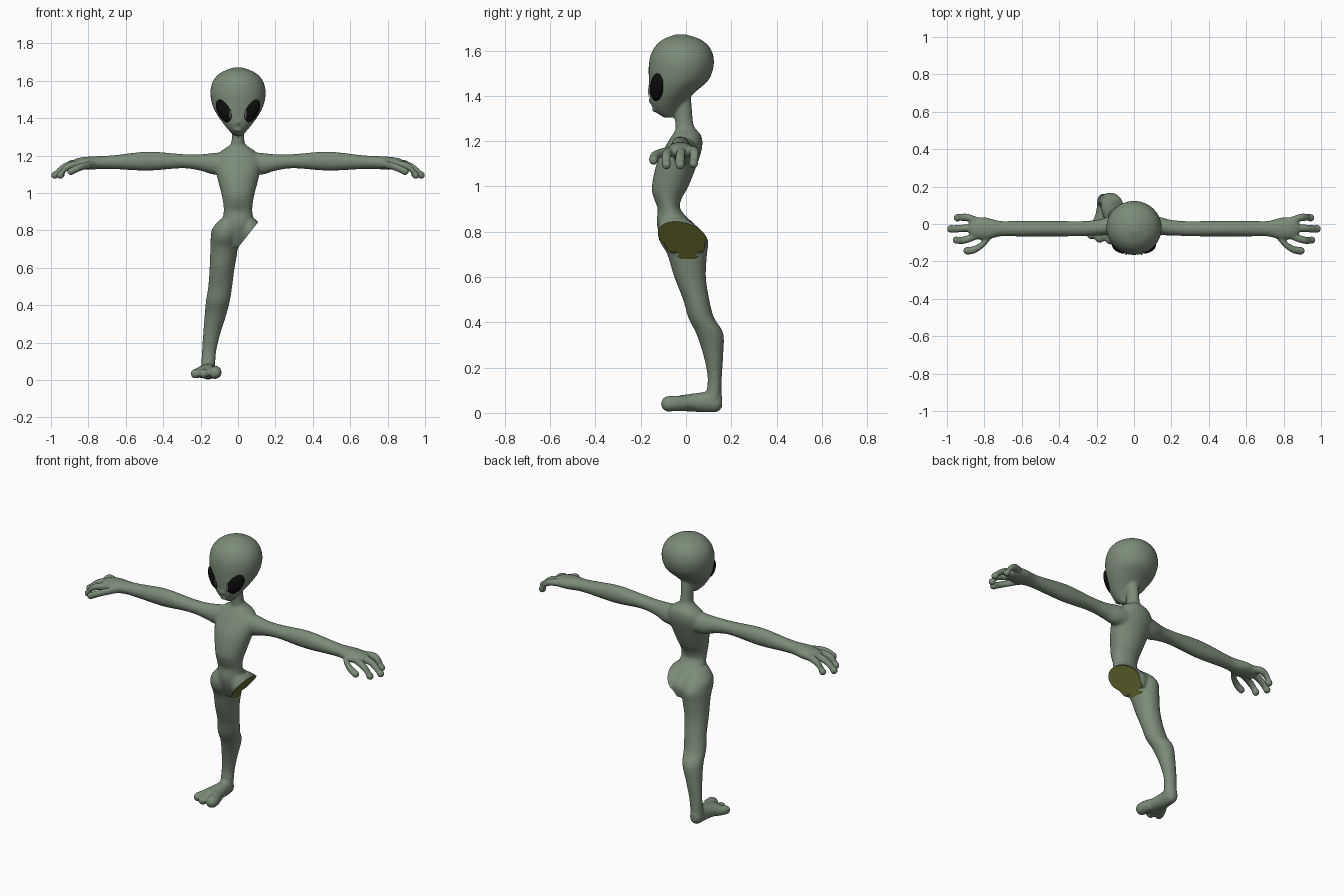
import bpy, bmesh
from math import sin, cos, pi
from mathutils import Vector, Matrix

if "Cube" in bpy.data.objects:
    bpy.data.objects.remove(bpy.data.objects["Cube"])

X, Y, Z = Vector((1, 0, 0)), Vector((0, 1, 0)), Vector((0, 0, 1))


def material(name, rgb):
    m = bpy.data.materials.new(name)
    m.diffuse_color = (*rgb, 1)
    m.use_nodes = True
    m.node_tree.nodes["Principled BSDF"].inputs["Base Color"].default_value = m.diffuse_color
    return m


skin = material("skin", (0.2, 0.26, 0.19))
cut_mat = material("cut_face", (0.14, 0.15, 0.03))
black = material("black", (0.004, 0.004, 0.004))
white = material("glint", (0.6, 0.6, 0.6))


def spline(rows, steps=4):
    """Catmull-Rom through rows of numbers."""
    v = [Vector(r) for r in rows]
    out = []
    for i in range(len(v) - 1):
        a, b, c, d = v[max(i - 1, 0)], v[i], v[i + 1], v[min(i + 2, len(v) - 1)]
        for k in range(steps):
            t = k / steps
            out.append(0.5 * (2 * b + (c - a) * t + (2 * a - 5 * b + 4 * c - d) * t * t
                              + (3 * b - a - 3 * c + d) * t ** 3))
    return out + [v[-1]]


def loft(bm, rows, u, w, sides=24, flip=1):
    """Rows of x, y, z, radius along u, radius along w; flip=-1 mirrors x."""
    part, rings = bmesh.new(), []
    for r in spline(rows):
        c = Vector(r[:3])
        ring = []
        for i in range(sides):
            a = 2 * pi * i / sides
            p = c + u * cos(a) * r[3] + w * sin(a) * r[4]
            ring.append(part.verts.new((p.x * flip, p.y, p.z)))
        rings.append(ring)
    for p, q in zip(rings, rings[1:]):
        for i in range(sides):
            j = (i + 1) % sides
            part.faces.new((p[i], p[j], q[j], q[i]))
    part.faces.new(rings[0])
    part.faces.new(rings[-1])
    merge(bm, part)


def merge(bm, part):
    bmesh.ops.recalc_face_normals(part, faces=part.faces)
    me = bpy.data.meshes.new("tmp")
    part.to_mesh(me)
    part.free()
    bm.from_mesh(me)
    bpy.data.meshes.remove(me)


def ball(bm, c, r):
    part = bmesh.new()
    bmesh.ops.create_uvsphere(part, u_segments=16, v_segments=10, radius=1,
                              matrix=Matrix.Translation(c) @ Matrix.Diagonal((*r, 1)))
    merge(bm, part)


def digit(bm, pts, r, u, w, flip=1):
    loft(bm, [(*p, r, r) for p in pts], u, w, 14, flip)
    x, y, z = pts[-1]
    ball(bm, (x * flip, y, z), (r, r, r))


bm = bmesh.new()

# torso and neck
torso = [(.71, 0, .05, .08), (.78, -.015, .085, .1), (.84, -.05, .085, .08), (.9, -.075, .077, .05),
         (.95, -.08, .08, .063), (1.0, -.07, .09, .081), (1.1, -.04, .115, .09),
         (1.17, -.012, .125, .083), (1.22, .002, .095, .067), (1.25, 0, .052, .047),
         (1.28, -.008, .034, .04), (1.4, -.016, .035, .038)]
loft(bm, [(0, y, z, a, b) for z, y, a, b in torso], X, Y)

# head: z, front y, back y, half width
head = [(1.303, -.095, -.06, .018), (1.33, -.135, -.042, .045), (1.37, -.155, -.01, .078),
        (1.42, -.161, .045, .113), (1.47, -.164, .1, .137), (1.53, -.165, .122, .148),
        (1.58, -.156, .12, .141), (1.62, -.135, .1, .119), (1.65, -.1, .062, .079), (1.671, -.045, 0, .022)]
loft(bm, [(0, (f + b) / 2, z, a, (b - f) / 2) for z, f, b, a in head], X, Y, 32)
ball(bm, (0, -.154, 1.378), (.01, .012, .016))
for dz in (.005, -.006):
    ball(bm, (0, -.138, 1.34 + dz), (.022, .012, .006))

# arms and hands
arm = [(.04, -.005, 1.16, .06, .062), (.13, -.01, 1.156, .05, .058), (.2, -.02, 1.163, .042, .044),
       (.3, -.025, 1.17, .04, .038), (.48, -.025, 1.17, .043, .051), (.65, -.025, 1.165, .041, .038),
       (.72, -.025, 1.163, .042, .035), (.79, -.025, 1.16, .06, .035), (.85, -.022, 1.157, .057, .031),
       (.88, -.02, 1.155, .04, .022)]
fingers = [[(.8, 0, 1.155), (.88, .032, 1.158), (.92, .036, 1.14), (.945, .033, 1.1)],
           [(.8, -.02, 1.158), (.9, -.022, 1.15), (.95, -.026, 1.125), (.98, -.026, 1.095)],
           [(.8, -.045, 1.155), (.88, -.078, 1.15), (.925, -.088, 1.13), (.95, -.086, 1.095)],
           [(.75, -.04, 1.155), (.8, -.1, 1.15), (.85, -.136, 1.135), (.893, -.143, 1.115)]]
for s in (1, -1):
    loft(bm, arm, Y, Z, flip=s)
    for f in fingers:
        digit(bm, f, .021, Y, Z, s)

# full right leg, and the upper stub of the missing left leg
leg = [(-.05, -.055, .86, .045, .055), (-.062, -.03, .81, .075, .095), (-.07, -.01, .76, .076, .108),
       (-.074, .005, .70, .074, .088), (-.085, .018, .6, .067, .07), (-.095, .045, .5, .064, .058),
       (-.108, .067, .42, .064, .057), (-.12, .105, .35, .058, .06), (-.14, .121, .25, .046, .043),
       (-.155, .127, .15, .038, .031), (-.16, .12, .06, .038, .036)]
loft(bm, leg, X, Y)
loft(bm, leg[:3] + [(-.074, .004, .71, .074, .09)], X, Y, flip=-1)

# foot and toes
foot = [(-.16, .16, .05, .018, .025), (-.16, .14, .047, .034, .042), (-.16, .1, .048, .038, .046),
        (-.162, .05, .046, .045, .042), (-.167, 0, .044, .06, .037), (-.168, -.03, .042, .066, .034),
        (-.168, -.05, .04, .05, .025)]
loft(bm, foot, X, Z)
digit(bm, [(-.14, 0, .042), (-.125, -.045, .042), (-.122, -.076, .04)], .035, X, Z)
digit(bm, [(-.17, 0, .04), (-.178, -.04, .038), (-.183, -.076, .034)], .026, X, Z)
digit(bm, [(-.2, .01, .038), (-.22, -.03, .036), (-.228, -.056, .034)], .026, X, Z)

# fuse the parts into one smooth skin
me = bpy.data.meshes.new("body")
bm.to_mesh(me)
bm.free()
body = bpy.data.objects.new("body", me)
bpy.context.collection.objects.link(body)
rm = body.modifiers.new("fuse", 'REMESH')
rm.mode, rm.voxel_size = 'VOXEL', 0.0065
sm = body.modifiers.new("soften", 'SMOOTH')
sm.factor, sm.iterations = 0.5, 7
dg = bpy.context.evaluated_depsgraph_get()
fused = bpy.data.meshes.new_from_object(body.evaluated_get(dg))
body.modifiers.clear()
body.data = fused
fused.materials.clear()
fused.materials.append(skin)
fused.materials.append(cut_mat)

# slanted cut through the left hip with a coloured face
bm = bmesh.new()
bm.from_mesh(fused)
normal, slope, low = Vector((.784, 0, -.62)), Vector((.62, 0, .784)), Vector((-.012, 0, .692))
faces = [f for f in bm.faces
         if f.calc_center_median().z < .9 and (f.calc_center_median() - low).dot(slope) > 0]
geom = faces + list({e for f in faces for e in f.edges}) + list({v for f in faces for v in f.verts})
bmesh.ops.bisect_plane(bm, geom=geom, plane_co=(0.002, 0, .71), plane_no=normal, clear_outer=True)
for f in bm.faces:
    f.smooth = True
    f.material_index = 0
caps = bmesh.ops.holes_fill(bm, edges=[e for e in bm.edges if e.is_boundary], sides=0)["faces"]
bmesh.ops.recalc_face_normals(bm, faces=bm.faces)
for f in caps:
    f.material_index, f.smooth = 1, False
    for e in f.edges:
        e.smooth = False
bm.to_mesh(fused)
bm.free()

# almond eyes with a pale glint
for s, side in ((1, "left"), (-1, "right")):
    n = Vector((.52 * s, -.83, -.18)).normalized()
    l = Vector((.5 * s, .1, .85))
    l = (l - n * l.dot(n)).normalized()
    rot = Matrix((l.cross(n), n, l)).transposed().to_4x4()
    for name, c, r, mat, basis in (
            ("eye", (.071 * s, -.126, 1.437), (.042, .027, .07), black, rot),
            ("glint", (.041 * s, -.163, 1.422), (.004, .004, .028), white, Matrix())):
        b = bmesh.new()
        bmesh.ops.create_uvsphere(b, u_segments=24, v_segments=16, radius=1,
                                  matrix=Matrix.Translation(c) @ basis @ Matrix.Diagonal((*r, 1)))
        bmesh.ops.recalc_face_normals(b, faces=b.faces)
        for f in b.faces:
            f.smooth = True
        m = bpy.data.meshes.new(f"{side}_{name}")
        b.to_mesh(m)
        b.free()
        m.materials.append(mat)
        bpy.context.collection.objects.link(bpy.data.objects.new(f"{side}_{name}", m))
